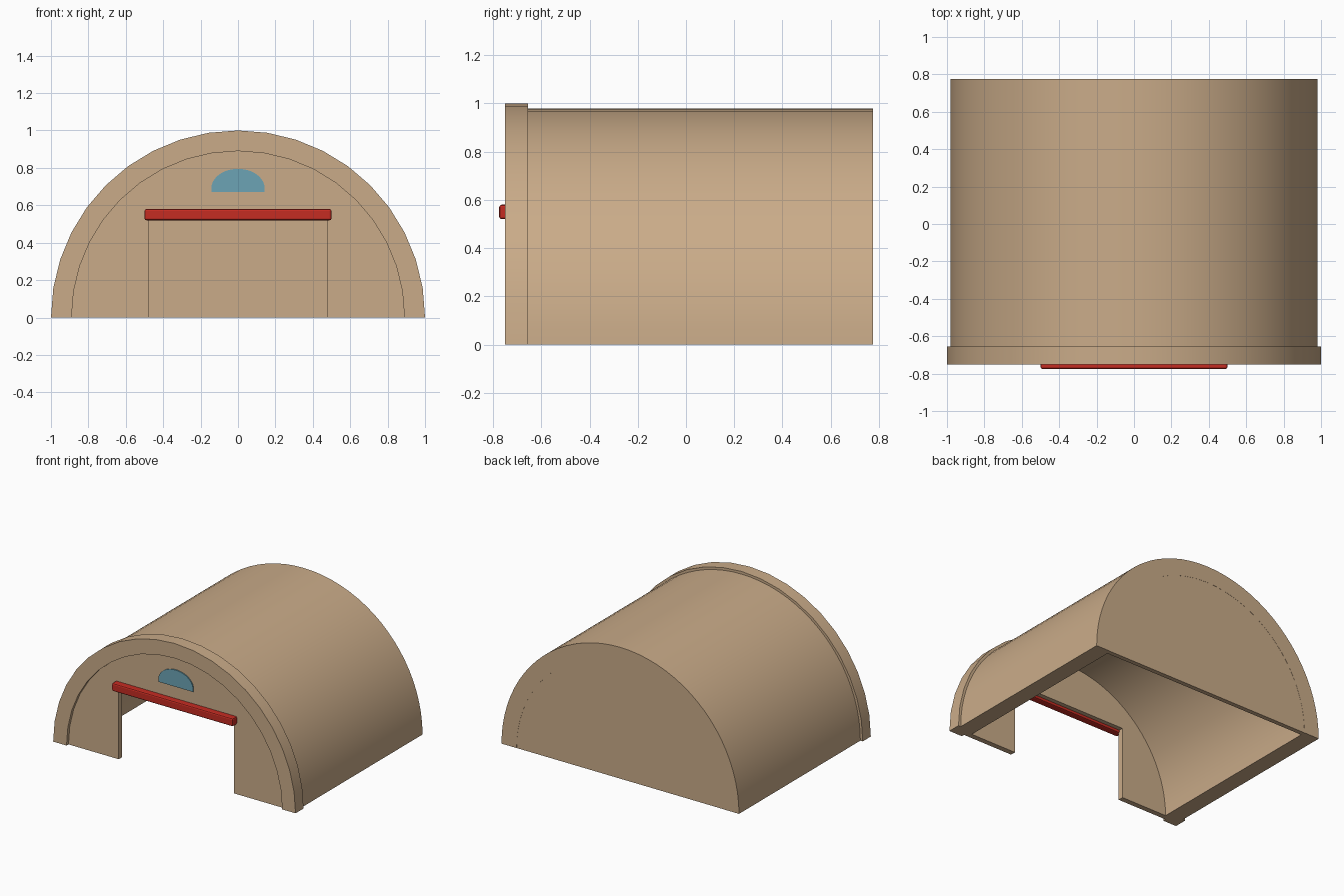
import bpy, bmesh
from math import pi, cos, sin

if "Cube" in bpy.data.objects:
    bpy.data.objects.remove(bpy.data.objects["Cube"], do_unlink=True)


def material(name, rgb):
    m = bpy.data.materials.new(name)
    m.use_nodes = True
    m.diffuse_color = (*rgb, 1)
    m.node_tree.nodes["Principled BSDF"].inputs["Base Color"].default_value = (*rgb, 1)
    return m


TAN = material("tan", (0.59, 0.41, 0.25))
RED = material("red", (0.56, 0.025, 0.016))
BLUE = material("blue", (0.15, 0.37, 0.46))


def arc(rx, rz, steps, base=0.0):
    """Half ellipse from +x over the top to -x."""
    return [(rx * cos(pi * i / steps), base + rz * sin(pi * i / steps)) for i in range(steps + 1)]


def finish(name, bm, mat):
    bmesh.ops.recalc_face_normals(bm, faces=bm.faces)
    mesh = bpy.data.meshes.new(name)
    bm.to_mesh(mesh)
    bm.free()
    mesh.materials.append(mat)
    ob = bpy.data.objects.new(name, mesh)
    bpy.context.collection.objects.link(ob)
    return ob


def extrude_profile(name, points, y0, y1, mat):
    """Solid plate from an x-z outline."""
    bm = bmesh.new()
    face = bm.faces.new([bm.verts.new((x, y0, z)) for x, z in points])
    out = bmesh.ops.extrude_face_region(bm, geom=[face])["geom"]
    verts = [v for v in out if isinstance(v, bmesh.types.BMVert)]
    bmesh.ops.translate(bm, verts=verts, vec=(0, y1 - y0, 0))
    return finish(name, bm, mat)


def half_ring(name, outer, inner, steps, y0, y1, mat):
    """Smooth arched tunnel with wall thickness, open at the bottom."""
    bm = bmesh.new()
    rows = []
    for (xo, zo), (xi, zi) in zip(arc(outer, outer, steps), arc(inner, inner, steps)):
        corners = [(xo, y0, zo), (xo, y1, zo), (xi, y1, zi), (xi, y0, zi)]
        rows.append([bm.verts.new(c) for c in corners])
    for a, b in zip(rows, rows[1:]):
        for k in range(4):
            n = (k + 1) % 4
            bm.faces.new((a[k], a[n], b[n], b[k]))
    bm.faces.new(rows[0])
    bm.faces.new(rows[-1])
    ob = finish(name, bm, mat)
    bpy.ops.object.select_all(action='DESELECT')
    ob.select_set(True)
    bpy.context.view_layer.objects.active = ob
    bpy.ops.object.shade_smooth_by_angle(angle=pi / 6)


# Arched shell, running forward to the front wall
half_ring("arched_shell", 0.98, 0.855, 40, -0.69, 0.775, TAN)

# Thicker arch framing the front
half_ring("front_arch", 1.0, 0.89, 20, -0.75, -0.655, TAN)

# Back wall
extrude_profile("back_wall", arc(0.855, 0.855, 40), 0.74, 0.774, TAN)

# Front wall, set back inside the arch, with a doorway cut out of its outline
door_w, door_h = 0.475, 0.54
doorway = [(-door_w, 0), (-door_w, door_h), (door_w, door_h), (door_w, 0)]
extrude_profile("front_wall", arc(0.89, 0.89, 20) + doorway, -0.727, -0.687, TAN)

# Half-round window above the door
window = [(0.143, 0.67)] + arc(0.143, 0.105, 20, 0.69) + [(-0.143, 0.67)]
extrude_profile("window", window, -0.735, -0.726, BLUE)

# Red lintel bar over the doorway
bm = bmesh.new()
bmesh.ops.create_cube(bm, size=1)
bmesh.ops.scale(bm, verts=bm.verts, vec=(1.0, 0.055, 0.06))
bmesh.ops.translate(bm, verts=bm.verts, vec=(0, -0.7475, 0.55))
bar = finish("door_lintel", bm, RED)
bevel = bar.modifiers.new("Bevel", 'BEVEL')
bevel.width = 0.01
bevel.segments = 2
